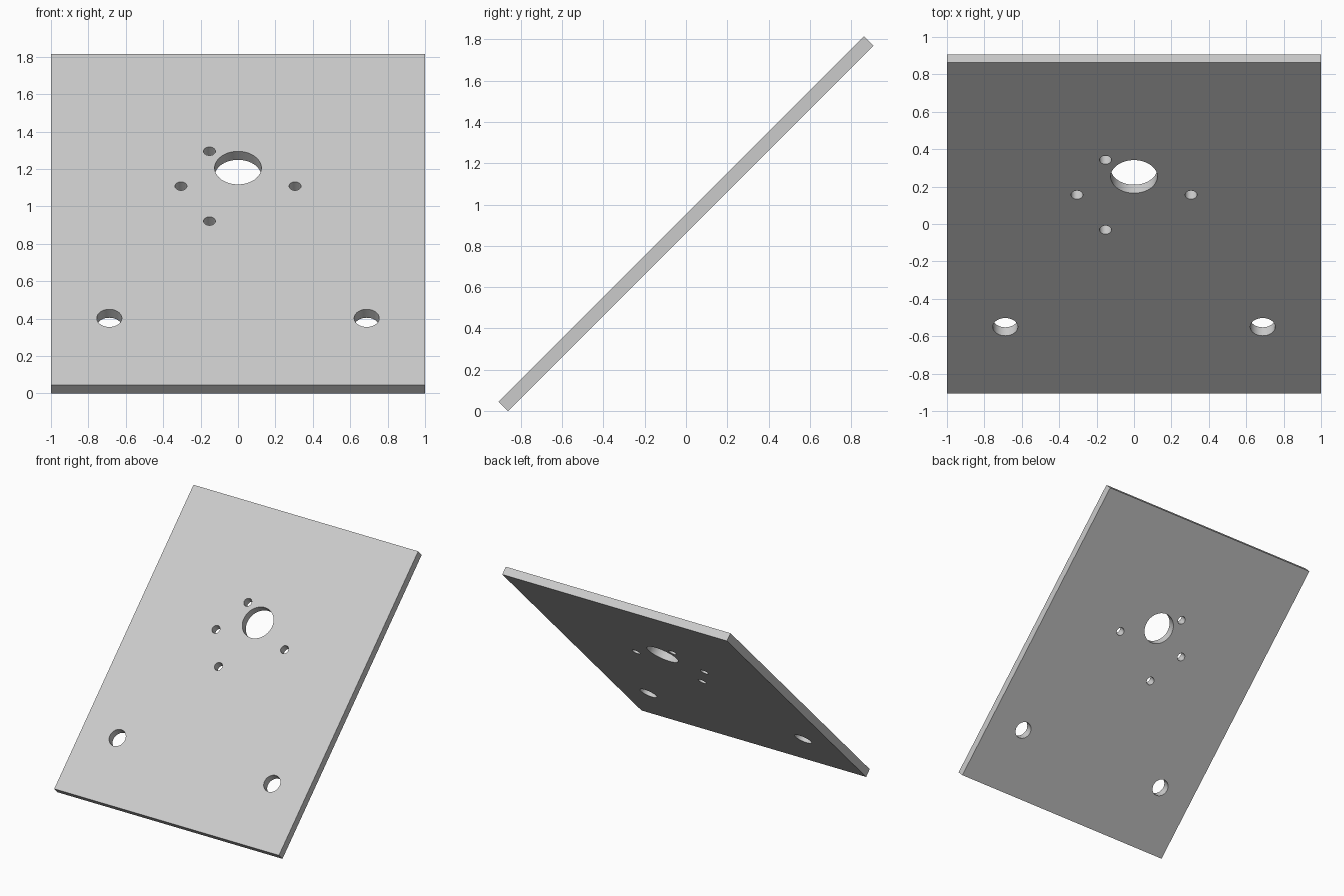
import bpy
from math import radians, sin, cos
from mathutils import Matrix, Vector

cube = bpy.data.objects.get("Cube")
if cube:
    bpy.data.objects.remove(cube, do_unlink=True)

WIDTH, LENGTH, THICK = 2.0, 2.503, 0.064
TILT = radians(45)
HEIGHT = (LENGTH + THICK) * sin(TILT)

# Plain grey finish
grey = bpy.data.materials.new("plate_grey")
grey.use_nodes = True
grey.diffuse_color = (0.6, 0.6, 0.6, 1)
grey.node_tree.nodes["Principled BSDF"].inputs["Base Color"].default_value = (0.6, 0.6, 0.6, 1)

# Flat plate
bpy.ops.mesh.primitive_cube_add(size=1)
plate = bpy.context.object
plate.name = "mounting_plate"
plate.data.transform(Matrix.Diagonal((WIDTH, LENGTH, THICK, 1)))
plate.data.materials.append(grey)


def drill(name, x, y, radius, sides=48):
    """Cut a round hole straight through the plate."""
    bpy.ops.mesh.primitive_cylinder_add(vertices=sides, radius=radius,
                                        depth=THICK * 4, location=(x, y, 0))
    cutter = bpy.context.object
    cutter.name = name
    cutter.hide_render = True
    cutter.data.materials.append(grey)
    bpy.context.view_layer.objects.active = plate
    cut = plate.modifiers.new(name, 'BOOLEAN')
    cut.operation = 'DIFFERENCE'
    cut.solver = 'EXACT'
    cut.object = cutter
    bpy.ops.object.modifier_apply(modifier=cut.name)
    bpy.data.objects.remove(cutter, do_unlink=True)


# Offset shaft hole
drill("shaft_hole", 0, 0.39, 0.125, 64)

# Screw holes on a bolt circle
for angle in (0, 120, 180, 240):
    a = radians(angle)
    drill("screw_hole", 0.305 * cos(a), 0.252 + 0.305 * sin(a), 0.032, 32)

# Pair of lower mounting holes
for side in (-1, 1):
    drill("mounting_hole", side * 0.688, -0.746, 0.067)

# Lean the plate back and stand it on the ground
plate.data.transform(Matrix.Translation(Vector((0, 0, HEIGHT / 2))) @ Matrix.Rotation(TILT, 4, 'X'))
bpy.ops.object.select_all(action='DESELECT')
plate.select_set(True)
bpy.context.view_layer.objects.active = plate
bpy.ops.object.shade_smooth_by_angle(angle=radians(30))
